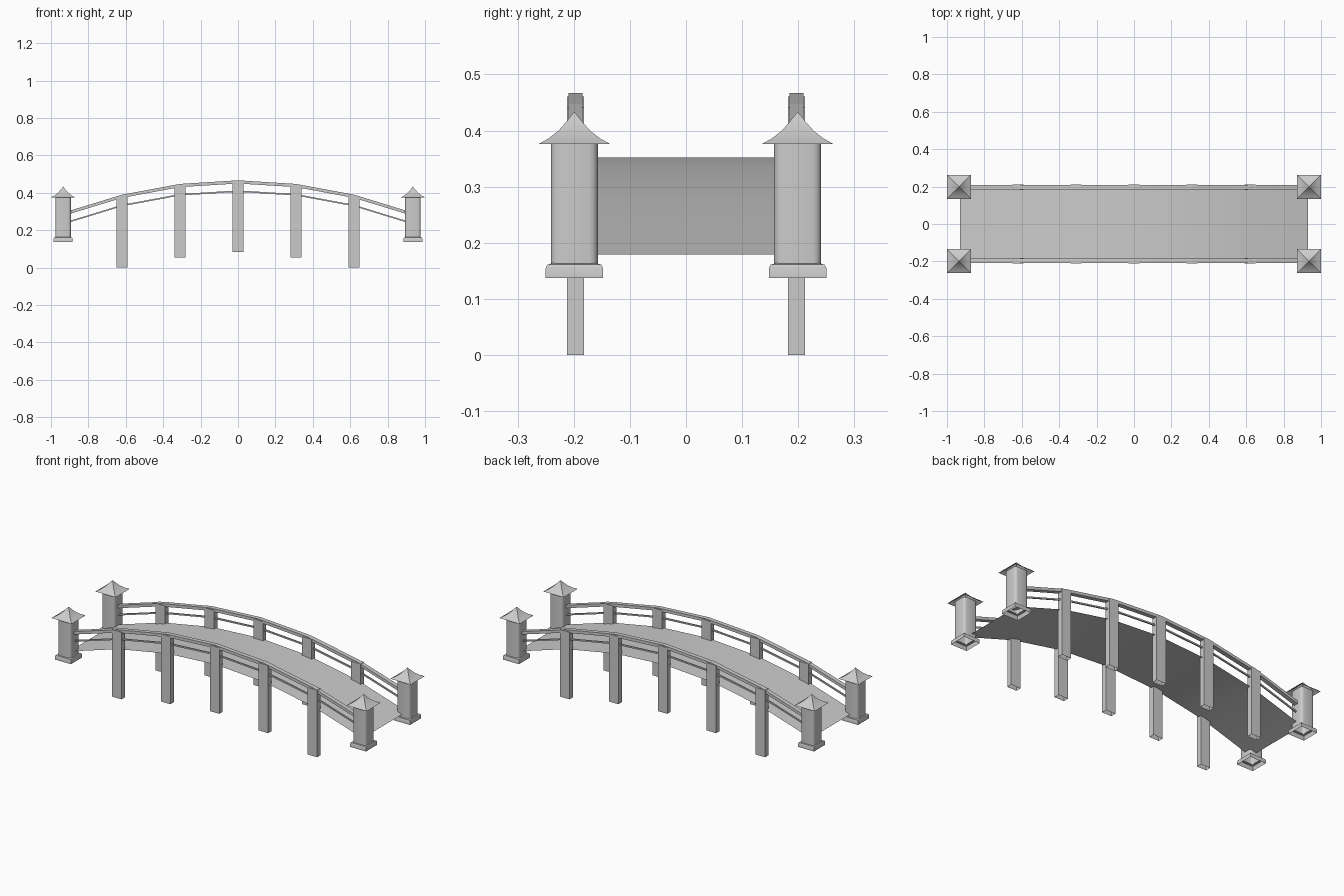
import bpy, bmesh, math

if "Cube" in bpy.data.objects:
    bpy.data.objects.remove(bpy.data.objects["Cube"])

SPAN = [-0.93 + 0.31 * i for i in range(7)]
def arch(x, crown):
    return crown - 0.2 * x * x

def make(name, verts, faces, smooth=None):
    bm = bmesh.new()
    vs = [bm.verts.new(v) for v in verts]
    for f in faces:
        bm.faces.new([vs[i] for i in f])
    bmesh.ops.recalc_face_normals(bm, faces=bm.faces)
    me = bpy.data.meshes.new(name)
    bm.to_mesh(me)
    bm.free()
    ob = bpy.data.objects.new(name, me)
    bpy.context.collection.objects.link(ob)
    if smooth is not None:
        bpy.ops.object.select_all(action='DESELECT')
        bpy.context.view_layer.objects.active = ob
        ob.select_set(True)
        bpy.ops.object.shade_smooth_by_angle(angle=math.radians(smooth))
    return ob

def loft(name, rings, closed_top=False, smooth=None):
    """Skin a list of closed rings; the bottom stays open."""
    n = len(rings[0])
    verts = [p for r in rings for p in r]
    faces = [(k * n + i, k * n + (i + 1) % n, (k + 1) * n + (i + 1) % n, (k + 1) * n + i)
             for k in range(len(rings) - 1) for i in range(n)]
    if closed_top:
        faces.append(tuple(range(len(verts) - n, len(verts))))
    return make(name, verts, faces, smooth)

def rect(cx, cy, z, hx, hy):
    return [(cx + sx * hx, cy + sy * hy, z) for sx, sy in ((-1, -1), (1, -1), (1, 1), (-1, 1))]

def round_square(cx, cy, z, half, r):
    pts = []
    for q in range(4):
        mid = math.radians(45 + 90 * q)
        ox = math.copysign(half - r, math.cos(mid))
        oy = math.copysign(half - r, math.sin(mid))
        for k in range(4):
            a = math.radians(90 * q + 30 * k)
            pts.append((cx + ox + r * math.cos(a), cy + oy + r * math.sin(a), z))
    return pts

# arched walkway, a single thin sheet
deck_pts = [(x, y, arch(x, 0.352)) for x in SPAN for y in (-0.2, 0.2)]
make("deck", deck_pts, [(2*i, 2*i+2, 2*i+3, 2*i+1) for i in range(6)], 30)

# arched rails
def rail(name, y, crown, width, height):
    xs = [-0.91] + SPAN[1:-1] + [0.91]
    rings = []
    for x in xs:
        z = arch(x, crown)
        rings.append([(x, y - width/2, z - height), (x, y + width/2, z - height),
                      (x, y + width/2, z), (x, y - width/2, z)])
    loft(name, rings)

for side, y in (("front", -0.197), ("back", 0.197)):
    rail(side + "_handrail", y, 0.467, 0.025, 0.017)
    rail(side + "_lower_rail", y, 0.413, 0.008, 0.008)

    # support posts, open underneath
    for i, x in enumerate(SPAN[1:-1]):
        bottom = (0.0, 0.055, 0.083, 0.055, 0.0)[i]
        loft(f"{side}_post_{i + 1}",
             [rect(x, y, bottom, 0.03, 0.0155), rect(x, y, arch(x, 0.461), 0.03, 0.0155)],
             closed_top=True)

    # corner pillars with plinth and flared roof
    for end, x in (("left", -0.935), ("right", 0.935)):
        py = math.copysign(0.199, y)
        tag = f"{side}_{end}"
        loft(tag + "_plinth", [rect(x, py, z, h, h) for z, h in
             ((0.137, 0.051), (0.155, 0.051), (0.161, 0.048), (0.164, 0.038))], smooth=35)
        loft(tag + "_pillar", [round_square(x, py, z, 0.042, 0.015) for z in (0.162, 0.378)], smooth=40)
        loft(tag + "_roof", [rect(x, py, z, h, h) for z, h in
             ((0.376, 0.064), (0.386, 0.046), (0.400, 0.028), (0.416, 0.014), (0.433, 0.0005))],
             closed_top=True, smooth=25)
